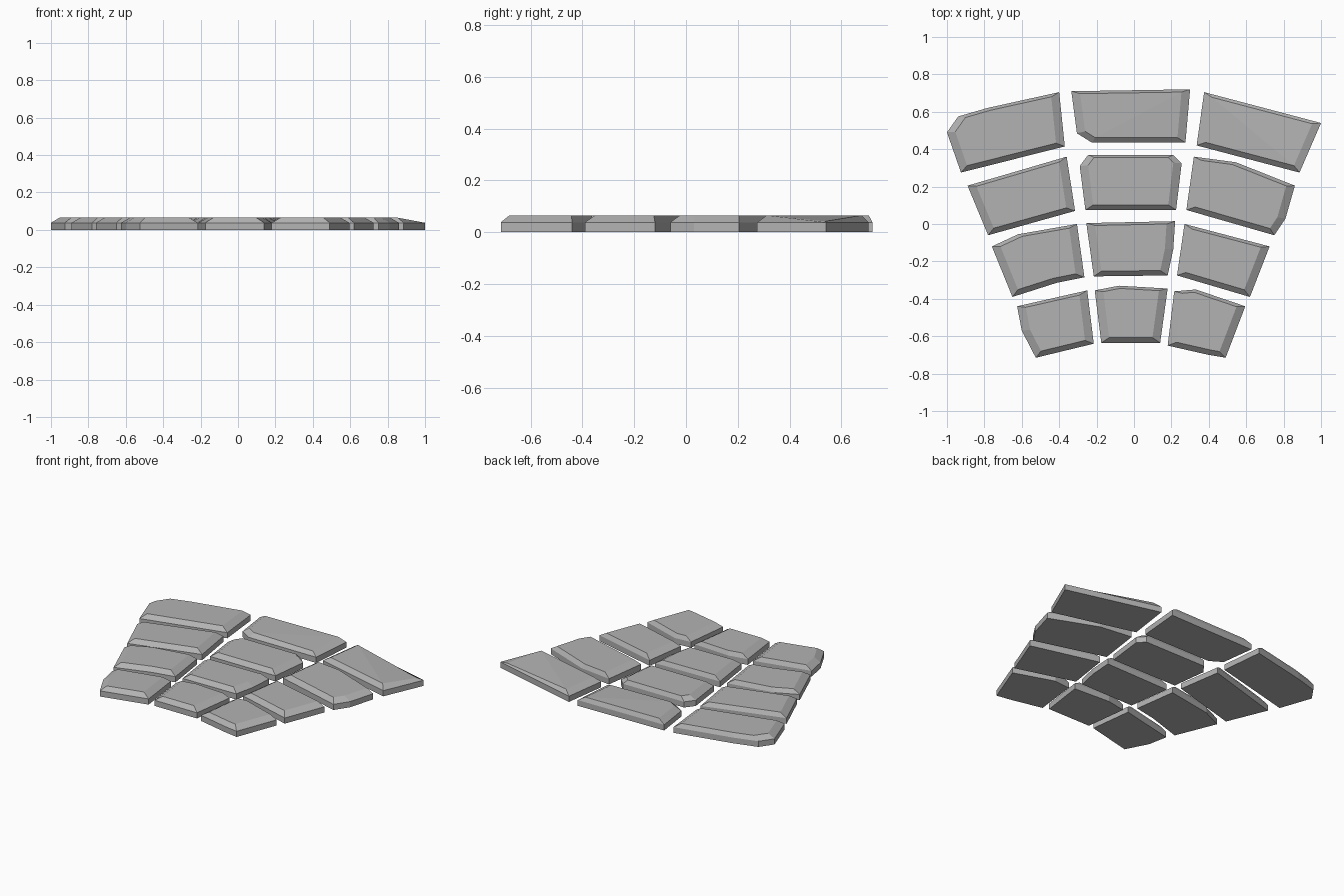
import bpy
import bmesh
from mathutils import Vector

RIM_HEIGHT = 0.038
TOP_HEIGHT = 0.065
SIDE_BEVEL, FRONT_BEVEL, BACK_BEVEL = 0.045, 0.027, 0.014

default_cube = bpy.data.objects.get("Cube")
if default_cube:
    bpy.data.objects.remove(default_cube, do_unlink=True)

# Plain grey stone
stone_grey = bpy.data.materials.new("stone grey")
stone_grey.use_nodes = True
colour = (0.45, 0.45, 0.45, 1)
stone_grey.diffuse_color = colour
stone_grey.node_tree.nodes["Principled BSDF"].inputs["Base Color"].default_value = colour


def edge_inset(start, end):
    """Inward normal of a clockwise edge, and its bevel width by direction."""
    along = (end - start).normalized()
    normal = Vector((along.y, -along.x))
    facing = FRONT_BEVEL if normal.y > 0 else BACK_BEVEL
    return normal, SIDE_BEVEL * normal.x ** 2 + facing * normal.y ** 2


def inset_outline(points):
    """Move every edge inward by its own bevel width."""
    result = []
    count = len(points)
    for i, point in enumerate(points):
        n, d = edge_inset(points[i - 1], point)
        m, e = edge_inset(point, points[(i + 1) % count])
        det = n.x * m.y - n.y * m.x
        shift = Vector((d * m.y - e * n.y, e * n.x - d * m.x)) / det
        result.append(point + shift)
    return result


def make_stone(name, outline, worn=None):
    """Bevelled paving stone; worn maps a corner to its lowered height."""
    worn = worn or {}
    outer = [Vector(p) for p in outline]
    bm = bmesh.new()
    base = [bm.verts.new((p.x, p.y, 0)) for p in outer]
    rim = [bm.verts.new((p.x, p.y, RIM_HEIGHT)) for p in outer]
    crown = [bm.verts.new((p.x, p.y, worn.get(i, TOP_HEIGHT)))
             for i, p in enumerate(inset_outline(outer))]
    bm.faces.new(base)
    for low, high in ((base, rim), (rim, crown)):
        for i in range(len(outer)):
            bm.faces.new((low[i - 1], low[i], high[i], high[i - 1]))
    top = bm.faces.new(crown)

    # Fold a worn top across the neighbours of its lowered corner
    for i in worn:
        before, after = crown[i - 1], crown[(i + 1) % len(crown)]
        bmesh.utils.face_split(top, before, after)
    bmesh.ops.recalc_face_normals(bm, faces=bm.faces)

    mesh = bpy.data.meshes.new(name)
    bm.to_mesh(mesh)
    bm.free()
    mesh.materials.append(stone_grey)
    stone = bpy.data.objects.new(name, mesh)
    bpy.context.collection.objects.link(stone)


# Outer row, at the back
make_stone("outer_right_stone", [(-1, .49), (-.94, .575), (-.785, .62),
                                 (-.4, .705), (-.37, .415), (-.925, .275)])
make_stone("outer_middle_stone", [(-.335, .71), (.3, .72), (.275, .435),
                                  (-.225, .435), (-.305, .485)], {2: .058})
make_stone("outer_left_stone", [(.375, .705), (1, .54), (.885, .275),
                                (.335, .42)], {1: .042})

# Second row
make_stone("second_right_stone", [(-.89, .205), (-.36, .36), (-.315, .07),
                                  (-.78, -.06)])
make_stone("second_middle_stone", [(-.29, .31), (-.245, .37), (.21, .37),
                                   (.255, .325), (.225, .075), (-.26, .075)])
make_stone("second_left_stone", [(.32, .36), (.545, .33), (.86, .205),
                                 (.81, .03), (.75, -.06), (.28, .075)])

# Third row
make_stone("third_right_stone", [(-.76, -.12), (-.62, -.055), (-.305, 0),
                                 (-.265, -.285), (-.415, -.315), (-.65, -.39)])
make_stone("third_middle_stone", [(-.255, .005), (.22, .015), (.21, -.135),
                                  (.18, -.275), (-.215, -.28)])
make_stone("third_left_stone", [(.27, 0), (.725, -.12), (.62, -.39),
                                (.23, -.275)])

# Inner row, at the front
make_stone("inner_right_stone", [(-.625, -.44), (-.25, -.355), (-.215, -.64),
                                 (-.525, -.715), (-.6, -.57)])
make_stone("inner_middle_stone", [(-.21, -.355), (-.08, -.33), (.18, -.345),
                                  (.14, -.635), (-.175, -.635)])
make_stone("inner_left_stone", [(.215, -.36), (.33, -.35), (.595, -.44),
                                (.49, -.715), (.4, -.7), (.18, -.65)])
